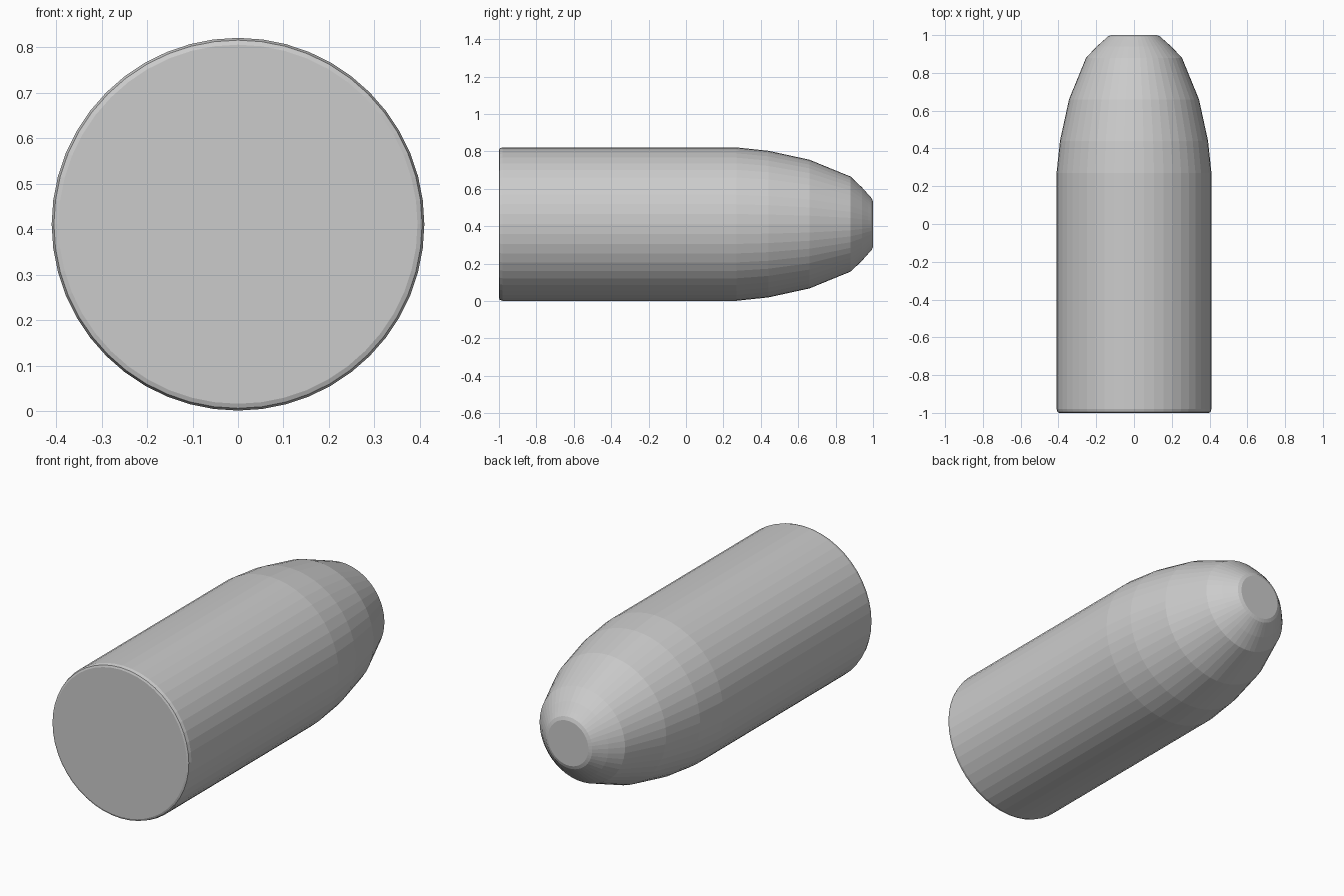
import bpy, bmesh
from math import sin, cos, tau

if "Cube" in bpy.data.objects:
    bpy.data.objects.remove(bpy.data.objects["Cube"])

SIDES = 48
AXIS_Z = 0.411

# Side profile from flat base to blunt nose: (position along y, radius)
PROFILE = [
    (-1.0, 0.395), (-0.996, 0.405), (-0.98, 0.41),
    (0.27, 0.41), (0.44, 0.392), (0.66, 0.344), (0.88, 0.254),
    (0.94, 0.197), (0.973, 0.16), (0.993, 0.138), (1.0, 0.12),
]

# Revolve the profile around the long axis
bm = bmesh.new()
rings = [
    [bm.verts.new((r * sin(tau * i / SIDES), y, AXIS_Z + r * cos(tau * i / SIDES)))
     for i in range(SIDES)]
    for y, r in PROFILE
]
for a, b in zip(rings, rings[1:]):
    for i in range(SIDES):
        j = (i + 1) % SIDES
        bm.faces.new((a[i], a[j], b[j], b[i]))

# Flat base and flat nose tip
bm.faces.new(rings[0])
bm.faces.new(rings[-1])
bmesh.ops.recalc_face_normals(bm, faces=bm.faces)

mesh = bpy.data.meshes.new("rounded_nose_cylinder")
bm.to_mesh(mesh)
bm.free()
body = bpy.data.objects.new("rounded_nose_cylinder", mesh)
bpy.context.collection.objects.link(body)
